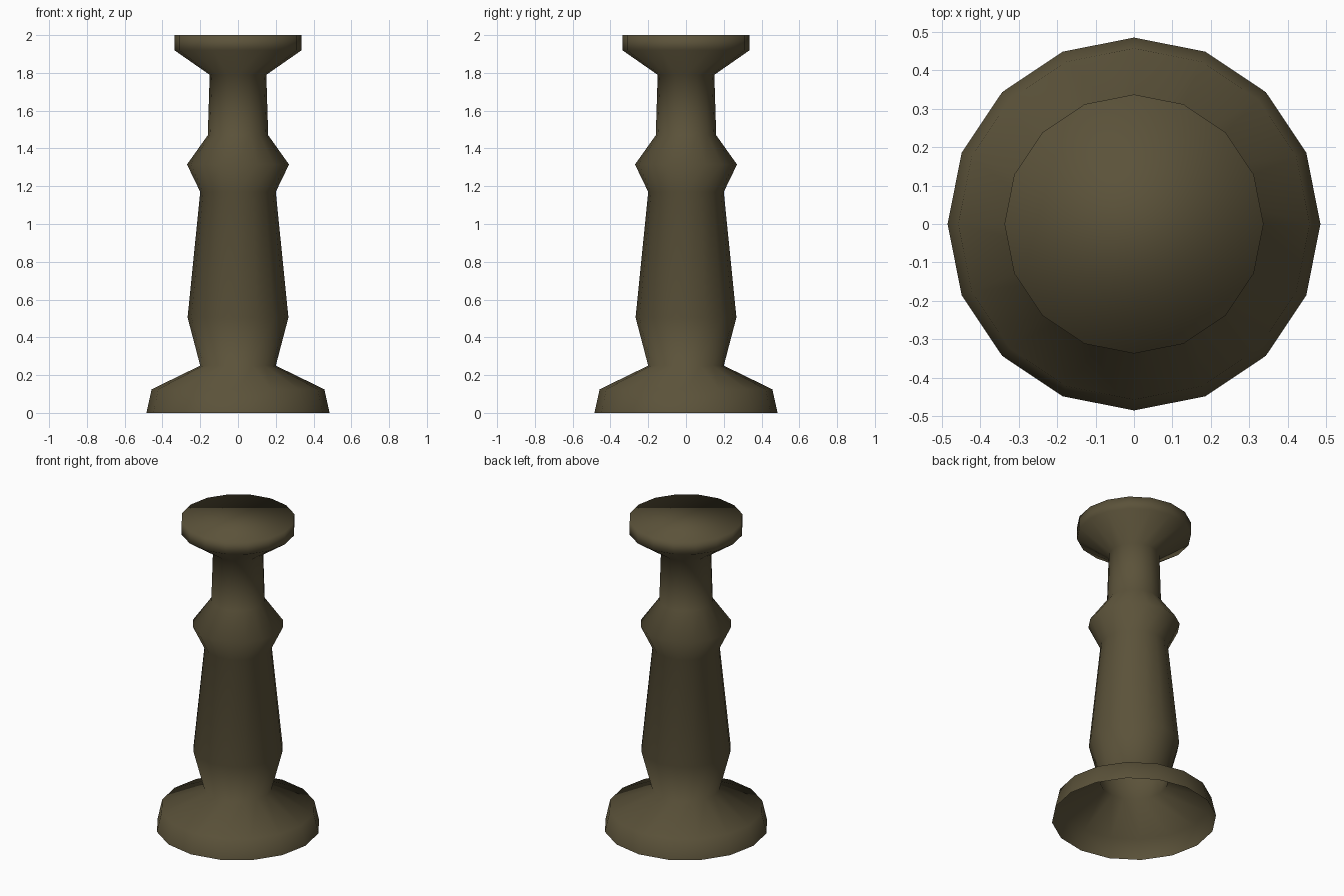
import bpy, bmesh, math

if "Cube" in bpy.data.objects:
    bpy.data.objects.remove(bpy.data.objects["Cube"])

SIDES = 16
# Turned outline from the foot to the top: (radius, height)
PROFILE = [(0.485, 0.0), (0.457, 0.125), (0.2, 0.25), (0.267, 0.505),
           (0.2, 1.17), (0.27, 1.315), (0.16, 1.47), (0.15, 1.79),
           (0.337, 1.92), (0.337, 2.0)]

mat = bpy.data.materials.new("dark olive bronze")
mat.diffuse_color = (0.105, 0.085, 0.042, 1)
mat.use_nodes = True
mat.node_tree.nodes["Principled BSDF"].inputs["Base Color"].default_value = mat.diffuse_color

# Candlestick body: rings joined into a shell, open underneath
bm = bmesh.new()
rings = []
for r, z in PROFILE:
    rings.append([bm.verts.new((r * math.cos(2 * math.pi * i / SIDES),
                                r * math.sin(2 * math.pi * i / SIDES), z))
                  for i in range(SIDES)])
for low, high in zip(rings, rings[1:]):
    for i in range(SIDES):
        j = (i + 1) % SIDES
        bm.faces.new((low[i], low[j], high[j], high[i]))

# Flat closed top
bm.faces.new(rings[-1])

# Softly shaded all over, cap included
for f in bm.faces:
    f.smooth = True

mesh = bpy.data.meshes.new("candlestick")
bm.to_mesh(mesh)
bm.free()
mesh.materials.append(mat)
obj = bpy.data.objects.new("candlestick", mesh)
bpy.context.collection.objects.link(obj)
